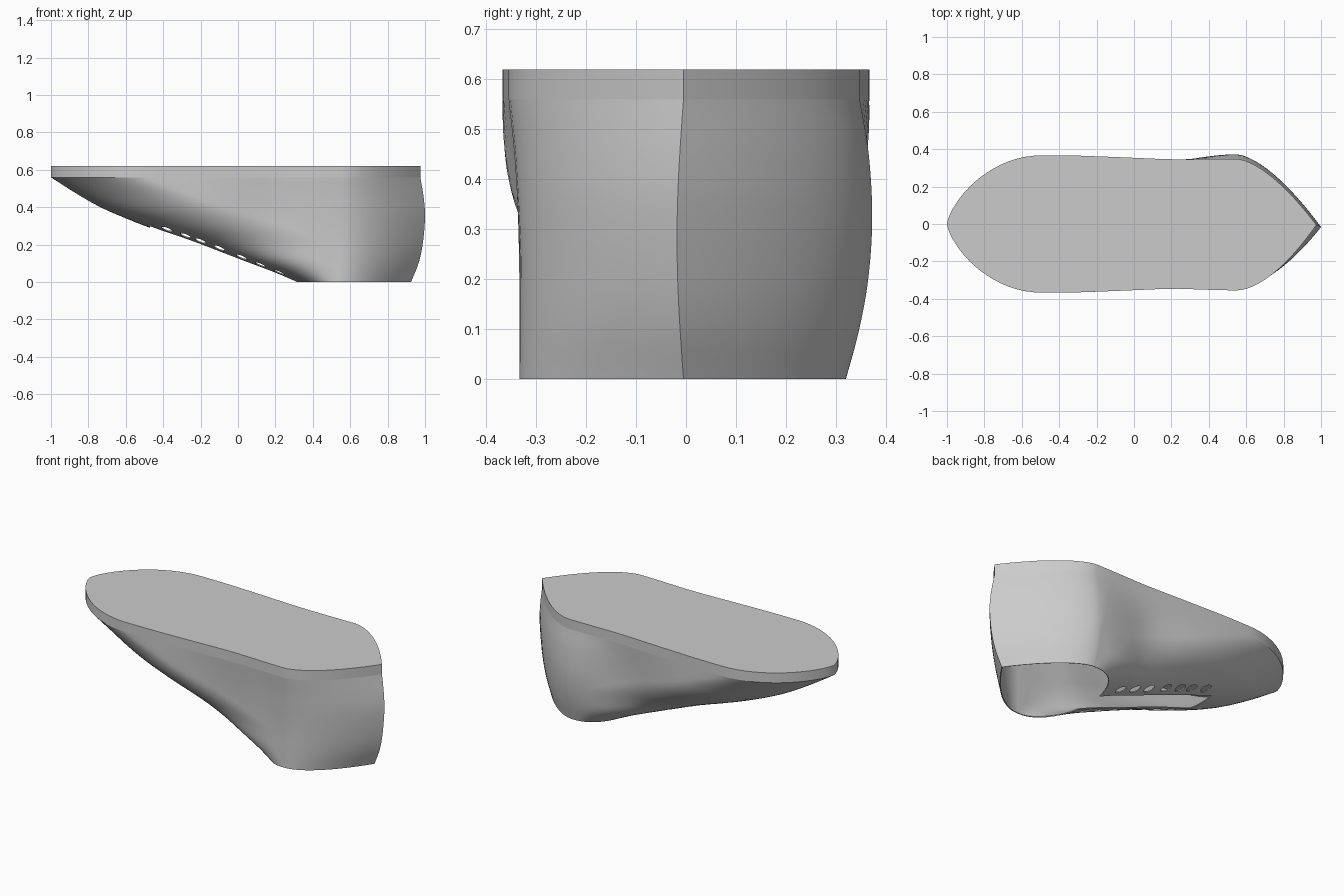
import bpy, bmesh, math
from mathutils import Matrix

old = bpy.data.objects.get("Cube")
if old:
    bpy.data.objects.remove(old, do_unlink=True)

grey = bpy.data.materials.new("plain_grey")
grey.use_nodes = True
grey.diffuse_color = (0.6, 0.6, 0.6, 1)
grey.node_tree.nodes["Principled BSDF"].inputs["Base Color"].default_value = (0.6, 0.6, 0.6, 1)

SEAM, TOP, HEEL = 0.56, 0.62, 0.55


def curve(points, v):
    """Smooth interpolation through (position, value) pairs."""
    last = len(points) - 1
    slope = []
    for k in range(last + 1):
        a, b = points[max(k - 1, 0)], points[min(k + 1, last)]
        slope.append((b[1] - a[1]) / (b[0] - a[0]))
    v = min(max(v, points[0][0]), points[last][0])
    k = 0
    while k < last - 1 and v > points[k + 1][0]:
        k += 1
    (x0, y0), (x1, y1) = points[k], points[k + 1]
    h = x1 - x0
    t = (v - x0) / h
    return (y0 * (1 + 2 * t) * (1 - t) ** 2 + slope[k] * h * t * (1 - t) ** 2
            + y1 * t * t * (3 - 2 * t) + slope[k + 1] * h * t * t * (t - 1))


# Height profiles: underside, heel back, front rounding and side bulges
UNDERSIDE = [(0, .31), (.05, .19), (.12, .0), (.225, -.28), (.29, -.47), (.345, -.61),
             (.4, -.735), (.48, -.875), (.56, -1)]
HEEL_BACK = [(0, .925), (.1, .965), (.2, .987), (.35, 1), (.45, .993), (.56, .975)]
ROUNDING = [(0, .22), (.1, .42), (.2, .65), (.3, .72), (.44, .62), (.56, .5)]
BULGE_BACK = [(0, .32), (.1, .347), (.2, .365), (.32, .373), (.45, .366), (.56, .348)]
BULGE_FRONT = [(0, .333), (.25, .333), (.44, .343), (.56, .355)]
# Outline half width along the length
WIDTH = [(-1, .36), (-.4, .367), (-.1, .358), (.2, .345)]


def half_width(x, z, side, front, length, back):
    heel = curve(BULGE_BACK if side > 0 else BULGE_FRONT, z)
    blend = min(max((x - .15) / (HEEL - .15), 0), 1)
    blend = blend * blend * (3 - 2 * blend)
    w = curve(WIDTH, x) * (1 - blend) + heel * blend
    w *= 1 - .05 * math.exp(-((x - .12) / .2) ** 2) * math.sin(math.pi * z / SEAM)
    if x < front + length:
        power = .5 + .2 * max(0, (z - .36) / (SEAM - .36))
        w *= max(0, 1 - (1 - (x - front) / length) ** 2) ** power
    if x > HEEL:
        w *= 1 - ((x - HEEL) / (back - HEEL)) ** (1.6 if side > 0 else 1.72)
    return w


def outline(z):
    """One closed horizontal slice, from the toe round the heel and back."""
    front, back = curve(UNDERSIDE, z), curve(HEEL_BACK, z)
    length = curve(ROUNDING, z)
    xs = [front + length * (1 - math.cos(math.pi / 2 * i / 18)) for i in range(18)]
    xs += [front + length + (HEEL - front - length) * i / 10 for i in range(10)]
    xs += [HEEL + (back - HEEL) * i / 14 for i in range(15)]
    tip = -.005 - .013 * math.sin(math.pi * z / SEAM)

    def point(x, side):
        shift = tip * max(0, (x - HEEL) / (back - HEEL))
        return (x, side * half_width(x, z, side, front, length, back) + shift, z)
    right = [point(x, -1) for x in xs]
    left = [point(x, 1) for x in xs[1:-1]]
    return right + left[::-1]


def make_object(name, bm):
    mesh = bpy.data.meshes.new(name)
    bm.to_mesh(mesh)
    bm.free()
    mesh.materials.append(grey)
    obj = bpy.data.objects.new(name, mesh)
    bpy.context.collection.objects.link(obj)
    return obj


def loft(name, rings, capped):
    bm = bmesh.new()
    loops = [[bm.verts.new(p) for p in ring] for ring in rings]
    n = len(loops[0])
    for low, high in zip(loops, loops[1:]):
        for i in range(n):
            j = (i + 1) % n
            bm.faces.new((low[i], low[j], high[j], high[i]))
    if capped:
        bm.faces.new(loops[0][::-1])
        bm.faces.new(loops[-1])
    bmesh.ops.recalc_face_normals(bm, faces=bm.faces)
    return make_object(name, bm)


def smooth(obj):
    bpy.ops.object.select_all(action="DESELECT")
    obj.select_set(True)
    bpy.context.view_layer.objects.active = obj
    bpy.ops.object.shade_smooth_by_angle(angle=math.radians(35))


# Flat top plate
seam = outline(SEAM)
plate = loft("top_plate", [seam, [(x, y, TOP) for x, y, z in seam]], True)

# Hollow body, open underneath
LEVELS = 30
body = loft("hollow_body", [outline(SEAM * i / LEVELS) for i in range(LEVELS + 1)], False)
shell = body.modifiers.new("wall", "SOLIDIFY")
shell.thickness = .006
shell.offset = -1

# Cutter: long slot under the arch and a row of holes on each side of it
bm = bmesh.new()
bmesh.ops.create_cube(bm, size=1, matrix=Matrix.Translation((-.035, 0, .13))
                      @ Matrix.Diagonal((.87, .18, .46, 1)))
for x in (.22, .12, .02, -.1, -.2, -.28, -.38):
    for y in (-.15, .15):
        bmesh.ops.create_cone(bm, cap_ends=True, segments=20, radius1=.029, radius2=.029,
                              depth=.5, matrix=Matrix.Translation((x, y, .17)))
cutter = make_object("slot_cutter", bm)
cutter.hide_render = True
cut = body.modifiers.new("openings", "BOOLEAN")
cut.operation = "DIFFERENCE"
cut.solver = "EXACT"
cut.object = cutter

# Bake the modifiers, then drop the cutter
bpy.context.view_layer.update()
graph = bpy.context.evaluated_depsgraph_get()
baked = bpy.data.meshes.new_from_object(body.evaluated_get(graph))
body.modifiers.clear()
body.data = baked
bpy.data.objects.remove(cutter, do_unlink=True)

smooth(plate)
smooth(body)
